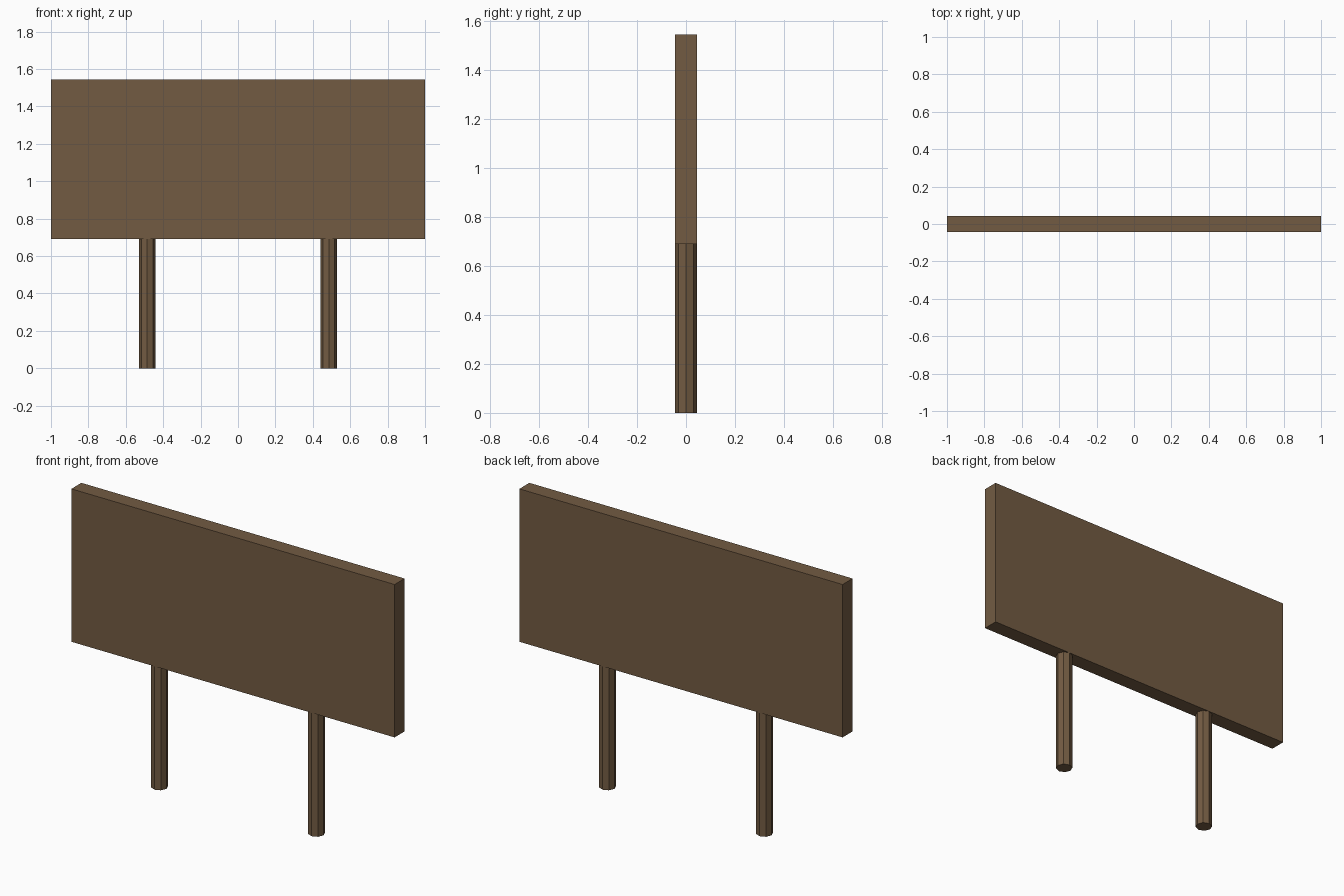
import bpy

if "Cube" in bpy.data.objects:
    bpy.data.objects.remove(bpy.data.objects["Cube"])

wood = bpy.data.materials.new("brown_wood")
wood.diffuse_color = (0.17, 0.105, 0.055, 1)
wood.use_nodes = True
wood.node_tree.nodes["Principled BSDF"].inputs["Base Color"].default_value = wood.diffuse_color

WIDTH, DEPTH = 2.0, 0.088
BOTTOM, TOP = 0.69, 1.545


def finish(name):
    obj = bpy.context.object
    obj.name = name
    obj.data.materials.append(wood)
    return obj


# Sign board
bpy.ops.mesh.primitive_cube_add(size=1, location=(0, 0, (BOTTOM + TOP) / 2))
board = finish("sign_board")
board.scale = (WIDTH, DEPTH, TOP - BOTTOM)
bpy.ops.object.transform_apply(location=False, rotation=False, scale=True)

# Eight-sided posts, corners on the axes
for side, x in (("left", -0.486), ("right", 0.486)):
    bpy.ops.mesh.primitive_cylinder_add(
        vertices=8, radius=DEPTH / 2, depth=BOTTOM, location=(x, 0, BOTTOM / 2))
    finish(side + "_post")
